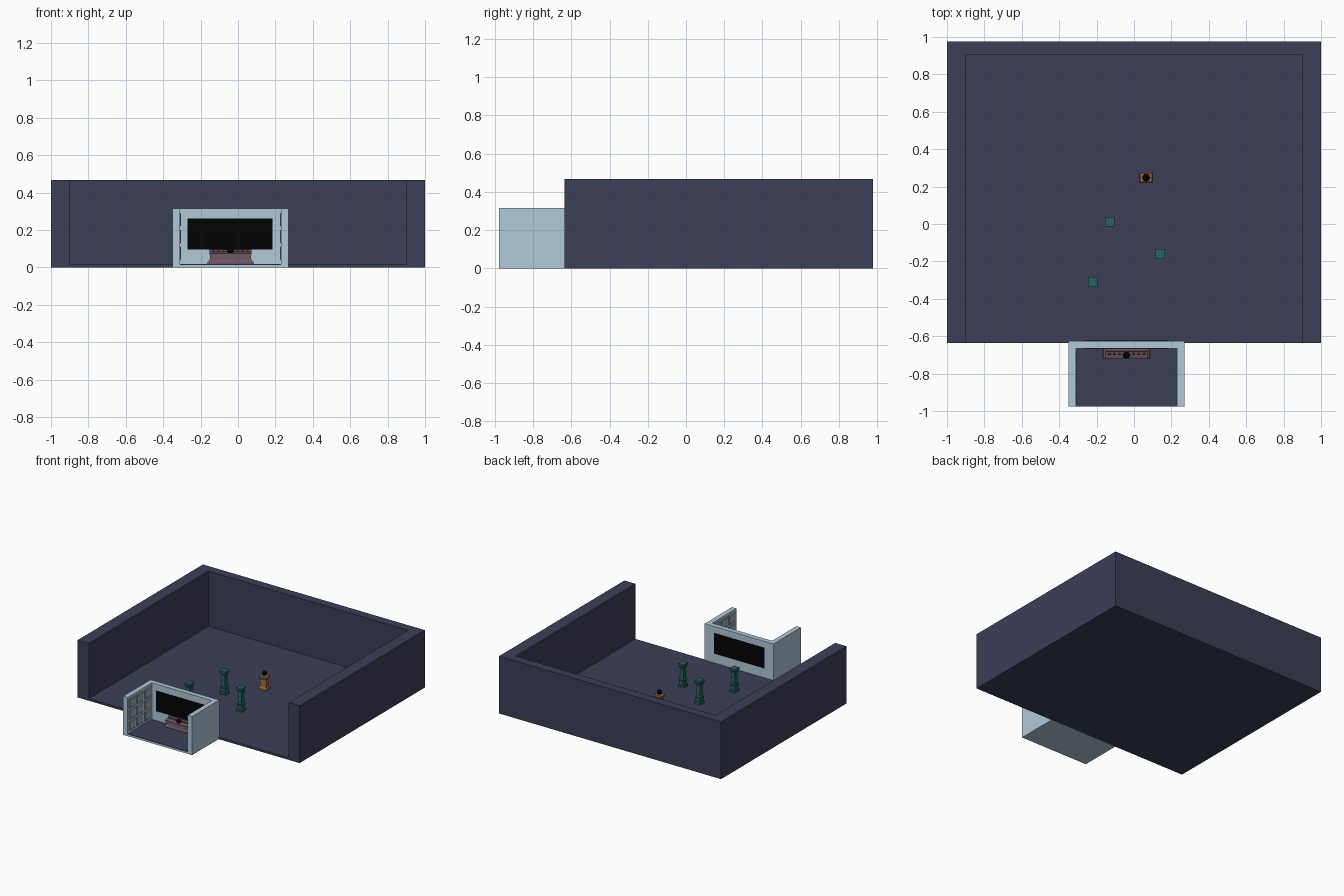
import bpy, bmesh
from mathutils import Vector

if "Cube" in bpy.data.objects:
    bpy.data.objects.remove(bpy.data.objects["Cube"])


def material(name, r, g, b):
    m = bpy.data.materials.new(name)
    m.diffuse_color = [(c / 255) ** 2.2 for c in (r, g, b)] + [1]
    m.use_nodes = True
    m.node_tree.nodes["Principled BSDF"].inputs["Base Color"].default_value = m.diffuse_color
    return m


NAVY = material("navy", 62, 65, 88)
PALE = material("pale_blue", 176, 199, 216)
FOAM = material("grey_blue", 150, 170, 182)
BLACK = material("black", 12, 12, 13)
MAUVE = material("mauve", 112, 88, 98)
DARK = material("dark_mauve", 66, 52, 60)
TEAL = material("teal", 45, 98, 98)
MINT = material("mint", 120, 190, 185)
AMBER = material("amber", 155, 108, 66)


def finish(bm, name, mat):
    bmesh.ops.recalc_face_normals(bm, faces=bm.faces)
    me = bpy.data.meshes.new(name)
    bm.to_mesh(me)
    bm.free()
    me.materials.append(mat)
    ob = bpy.data.objects.new(name, me)
    bpy.context.collection.objects.link(ob)
    return ob


def extrude(name, points, offset, mat):
    """Closed outline of 3D points pushed along an offset."""
    bm = bmesh.new()
    face = bm.faces.new([bm.verts.new(p) for p in points])
    out = bmesh.ops.extrude_face_region(bm, geom=[face], use_keep_orig=True)
    bmesh.ops.translate(bm, vec=Vector(offset),
                        verts=[v for v in out["geom"] if isinstance(v, bmesh.types.BMVert)])
    return finish(bm, name, mat)


def box(name, x0, x1, y0, y1, z0, z1, mat):
    return extrude(name, [(x0, y0, z0), (x1, y0, z0), (x1, y1, z0), (x0, y1, z0)],
                   (0, 0, z1 - z0), mat)


def u_walls(name, x0, x1, y0, y1, side, back, h, mat):
    """Two side walls and a back wall, open at the front."""
    plan = [(x0, y0), (x0 + side, y0), (x0 + side, y1 - back), (x1 - side, y1 - back),
            (x1 - side, y0), (x1, y0), (x1, y1), (x0, y1)]
    return extrude(name, [(x, y, 0) for x, y in plan], (0, 0, h), mat)


def stack(name, x, y, levels, mat):
    """Rectangular rings (half x, half y, z) joined into a stepped column."""
    bm = bmesh.new()
    rings = [[bm.verts.new((x + sx * hx, y + sy * hy, z))
              for sx, sy in ((-1, -1), (1, -1), (1, 1), (-1, 1))] for hx, hy, z in levels]
    for a, b in zip(rings, rings[1:]):
        for i in range(4):
            j = (i + 1) % 4
            bm.faces.new((a[i], a[j], b[j], b[i]))
    bm.faces.new(rings[0])
    bm.faces.new(rings[-1])
    return finish(bm, name, mat)


def ball(name, loc, r, mat):
    bm = bmesh.new()
    bmesh.ops.create_uvsphere(bm, u_segments=16, v_segments=10, radius=r)
    bmesh.ops.translate(bm, vec=Vector(loc), verts=bm.verts)
    for f in bm.faces:
        f.smooth = True
    return finish(bm, name, mat)


FLOOR = 0.018

# large hall, open at the front
u_walls("hall_walls", -1, 1, -0.635, 0.977, 0.1, 0.072, 0.467, NAVY)
box("hall_floor", -0.9, 0.9, -0.635, 0.905, 0, FLOOR, NAVY)

# viewing booth
u_walls("booth_walls", -0.35, 0.27, -0.977, -0.625, 0.04, 0.04, 0.315, PALE)
box("booth_base", -0.31, 0.23, -0.977, -0.665, 0, 0.014, PALE)
box("booth_floor", -0.31, 0.23, -0.977, -0.665, 0.014, FLOOR, NAVY)
box("booth_window", -0.27, 0.185, -0.667, -0.623, 0.095, 0.262, BLACK)

# bevelled wall panels on both inner side walls
for side, wall, d in (("left", -0.31, 1), ("right", 0.23, -1)):
    bm = bmesh.new()
    for i in range(3):
        for k in range(3):
            y, z = -0.92 + i * 0.1, 0.075 + k * 0.09
            rings = [[bm.verts.new((wall + d * depth, y + sy * (0.042 - inset), z + sz * (0.038 - inset)))
                      for sy, sz in ((-1, -1), (1, -1), (1, 1), (-1, 1))]
                     for depth, inset in ((0, 0), (0.005, 0.006))]
            a, b = rings
            for q in range(4):
                bm.faces.new((a[q], a[(q + 1) % 4], b[(q + 1) % 4], b[q]))
            bm.faces.new(a)
            bm.faces.new(b)
    finish(bm, side + "_wall_panels", FOAM)

# control desk with sloped top
stack("desk_cabinet", -0.04, -0.692,
      [(0.125, 0.027, FLOOR), (0.123, 0.027, 0.028), (0.112, 0.022, 0.036), (0.108, 0.02, 0.07)], MAUVE)
extrude("desk_top", [(-0.152, -0.72, 0.066), (-0.152, -0.72, 0.074), (-0.152, -0.682, 0.086),
                     (-0.152, -0.678, 0.096), (-0.152, -0.666, 0.096), (-0.152, -0.666, 0.066)],
        (0.224, 0, 0), MAUVE)
for i in range(8):
    x = -0.131 + i * 0.026
    stack(f"desk_control_{i + 1}", x, -0.692,
          [(0.007, 0.005, 0.08), (0.006, 0.004, 0.089)], DARK)
ball("desk_ball", (-0.04, -0.702, 0.09), 0.018, BLACK)

# hall pillars
for n, (x, y) in enumerate([(-0.13, 0.012), (0.14, -0.16), (-0.22, -0.31)], 1):
    prof = [(0.026, 0), (0.026, 0.014), (0.021, 0.02), (0.021, 0.05), (0.024, 0.054), (0.024, 0.06),
            (0.017, 0.068), (0.016, 0.148), (0.021, 0.156), (0.021, 0.166), (0.026, 0.172), (0.026, 0.19)]
    stack(f"pillar_{n}", x, y, [(w, w, FLOOR + z) for w, z in prof], TEAL)
    for k, z in enumerate((0.1, 0.14)):
        box(f"pillar_{n}_inlay_{k + 1}", x - 0.006, x + 0.006, y - 0.0185, y + 0.0185,
            z + FLOOR - 0.004, z + FLOOR + 0.004, MINT)

# plinth with dark sphere
prof = [(1, 0), (1, 0.014), (0.8, 0.022), (0.7, 0.085), (0.92, 0.093), (0.92, 0.11)]
stack("plinth", 0.065, 0.248, [(0.035 * s, 0.026 * s, FLOOR + z) for s, z in prof], AMBER)
ball("plinth_sphere", (0.065, 0.248, 0.147), 0.02, BLACK)
